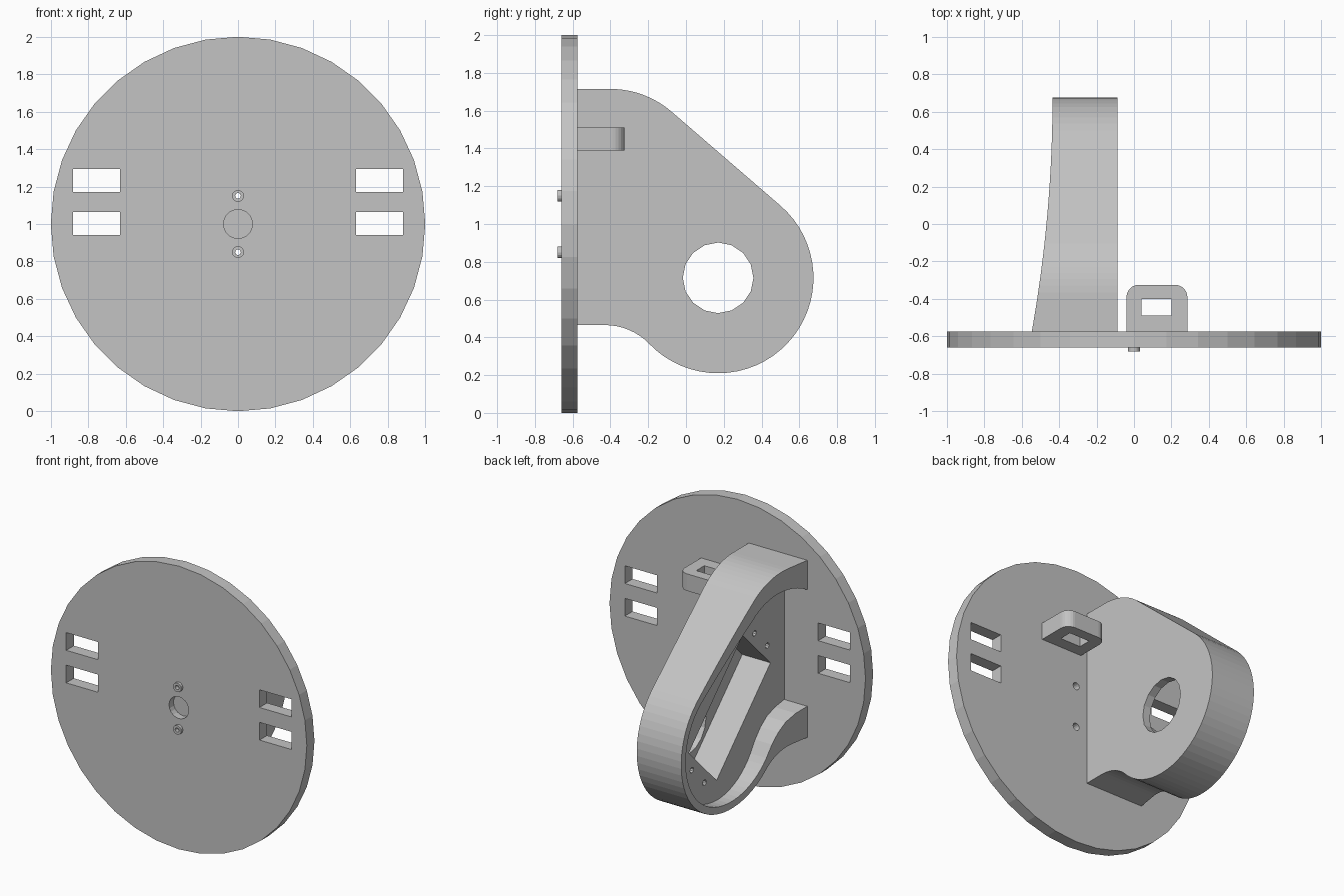
import bpy
import bmesh
from math import cos, sin, radians

if "Cube" in bpy.data.objects:
    bpy.data.objects.remove(bpy.data.objects["Cube"], do_unlink=True)

GREY = (0.55, 0.55, 0.55, 1)
grey = bpy.data.materials.new("plain grey")
grey.diffuse_color = GREY
grey.use_nodes = True
grey.node_tree.nodes["Principled BSDF"].inputs["Base Color"].default_value = GREY


def arc(cu, cv, r, start, end, n):
    """Points along an arc, angles in degrees."""
    angles = [radians(start + (end - start) * i / n) for i in range(n + 1)]
    return [(cu + r * cos(a), cv + r * sin(a)) for a in angles]


def circle(cu, cv, r, n):
    return arc(cu, cv, r, 0, 360, n)[:-1]


def box(u0, u1, v0, v1):
    return [(u0, v0), (u1, v0), (u1, v1), (u0, v1)]


def prism(name, profile, axis, a, b):
    """Extrude a 2D profile along an axis from a to b."""
    place = {"x": lambda u, v: (a, u, v),
             "y": lambda u, v: (u, a, v),
             "z": lambda u, v: (u, v, a)}[axis]
    bm = bmesh.new()
    face = bm.faces.new([bm.verts.new(place(u, v)) for u, v in profile])
    ext = bmesh.ops.extrude_face_region(bm, geom=[face])
    shift = [(b - a) if axis == k else 0 for k in "xyz"]
    moved = [g for g in ext["geom"] if isinstance(g, bmesh.types.BMVert)]
    bmesh.ops.translate(bm, vec=shift, verts=moved)
    bmesh.ops.recalc_face_normals(bm, faces=bm.faces)
    mesh = bpy.data.meshes.new(name)
    bm.to_mesh(mesh)
    bm.free()
    mesh.materials.append(grey)
    obj = bpy.data.objects.new(name, mesh)
    bpy.context.scene.collection.objects.link(obj)
    return obj


def cut(obj, profile, axis, a, b):
    """Subtract a prism from an object and bake the result."""
    cutter = prism("cutter", profile, axis, a, b)
    cutter.hide_render = True
    mod = obj.modifiers.new("cut", "BOOLEAN")
    mod.operation = "DIFFERENCE"
    mod.solver = "EXACT"
    mod.object = cutter
    bpy.context.view_layer.update()
    graph = bpy.context.evaluated_depsgraph_get()
    baked = bpy.data.meshes.new_from_object(obj.evaluated_get(graph))
    obj.modifiers.clear()
    obj.data = baked
    bpy.data.objects.remove(cutter, do_unlink=True)


# Round face plate with strap slots, a shallow centre recess and screw holes
FRONT, BACK = -0.66, -0.575
plate = prism("face_plate", circle(0, 1, 1, 36), "y", FRONT, BACK)
for x in (-0.88, 0.63):
    for z in (0.94, 1.17):
        cut(plate, box(x, x + 0.25, z, z + 0.125), "y", -0.8, -0.4)
cut(plate, circle(0, 1, 0.077, 20), "y", -0.8, FRONT + 0.05)
for z in (0.85, 1.15):
    cut(plate, circle(0, z, 0.026, 14), "y", -0.8, -0.4)

# Small bushings standing proud of the plate front
for side, z in (("lower", 0.85), ("upper", 1.15)):
    bushing = prism(side + "_bushing", circle(0, z, 0.032, 14), "y", -0.68, -0.65)
    cut(bushing, circle(0, z, 0.015, 14), "y", -0.8, -0.6)

# Cable loop on the plate back
loop = prism("cable_loop",
             [(-0.04, -0.6), (0.285, -0.6)]
             + arc(0.22, -0.39, 0.065, 0, 90, 6)
             + arc(0.025, -0.39, 0.065, 90, 180, 6), "z", 1.39, 1.51)
cut(loop, box(0.04, 0.2, -0.49, -0.4), "z", 1.2, 1.7)

# Housing arm: rounded side profile blending into the plate
HUB = (0.17, 0.715)
outline = ([(-0.6, 1.715)]
           + arc(-0.4, 1.22, 0.495, 90, 49.2, 10)
           + arc(*HUB, 0.505, 49.2, -136, 32)
           + arc(-0.43, 0.135, 0.33, 44, 90, 8)
           + [(-0.6, 0.465)])
arm = prism("housing_arm", outline, "x", -0.088, -0.62)

# Curved trim of the open side, wider towards the plate
steps = [-0.7 + 1.5 * i / 18 for i in range(19)]
trim = [(-0.435 - 0.11 * ((0.68 - y) / 1.25) ** 2, y) for y in steps]
cut(arm, trim + [(-0.9, 0.8), (-0.9, -0.7)], "z", 0, 2)

# Open cavity with a thin surrounding wall
cavity = ([(-0.7, 1.46)]
          + arc(-0.35, 1.14, 0.43, 120, 49.2, 12)
          + arc(*HUB, 0.455, 49.2, -144, 32)
          + [(-0.25, 0.525), (-0.31, 0.59), (-0.38, 0.64), (-0.47, 0.67),
             (-0.57, 0.684), (-0.7, 0.69)])
cut(arm, cavity, "x", -0.365, -0.95)

# Diagonal motor pocket, shaft opening and mounting screw holes
MID = (0.035, 0.857)


def diagonal(along, across):
    k = 0.5 ** 0.5
    return (MID[0] + k * (along + across), MID[1] + k * (across - along))


pocket = [diagonal(u, v) for u, v in box(-0.425, 0.425, -0.22, 0.22)]
cut(arm, pocket, "x", -0.145, -0.5)
cut(arm, circle(*HUB, 0.187, 16), "x", 0.1, -0.25)
for along in (-0.495, 0.495):
    for across in (-0.1, 0.1):
        cut(arm, circle(*diagonal(along, across), 0.02, 10), "x", -0.25, -0.5)
